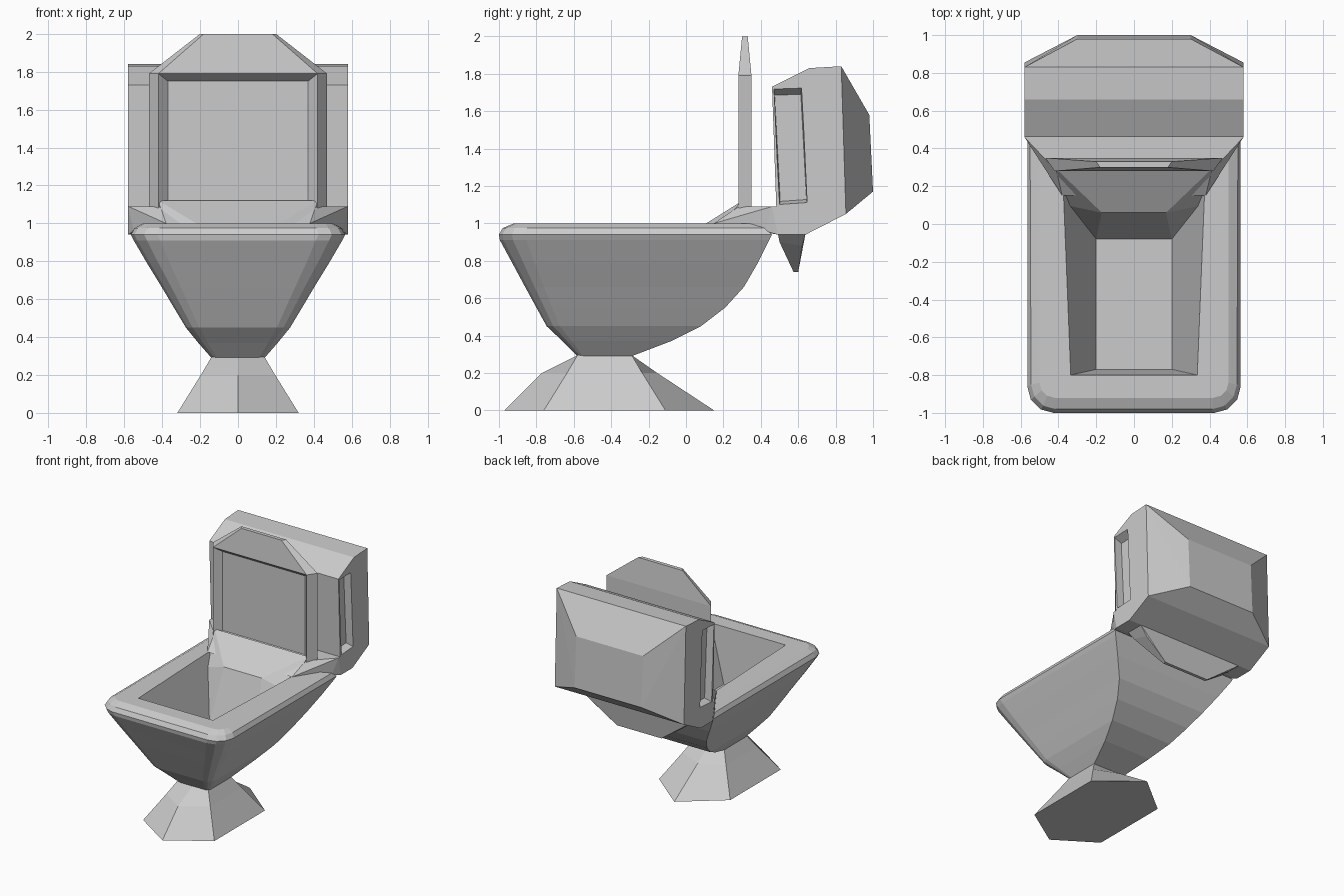
import bpy, bmesh, math
from mathutils import Vector

if "Cube" in bpy.data.objects:
    bpy.data.objects.remove(bpy.data.objects["Cube"])


def finish(name, bm):
    bmesh.ops.remove_doubles(bm, verts=bm.verts, dist=0.0005)
    bmesh.ops.recalc_face_normals(bm, faces=bm.faces)
    mesh = bpy.data.meshes.new(name)
    bm.to_mesh(mesh)
    bm.free()
    ob = bpy.data.objects.new(name, mesh)
    bpy.context.collection.objects.link(ob)
    return ob


def hull(name, half):
    """Faceted convex block from points mirrored across x = 0."""
    bm = bmesh.new()
    for x, y, z in half:
        for s in (1, -1):
            bm.verts.new((x * s, y, z))
    hull_solid(bm)
    return finish(name, bm)


def hull_solid(bm):
    res = bmesh.ops.convex_hull(bm, input=bm.verts)
    loose = [g for g in set(res["geom_interior"] + res["geom_unused"])
             if isinstance(g, bmesh.types.BMVert) and not g.link_faces]
    bmesh.ops.delete(bm, geom=loose, context='VERTS')
    bmesh.ops.dissolve_limit(bm, angle_limit=math.radians(2), verts=bm.verts, edges=bm.edges)


def loft(name, rings):
    """Skin closed rings in order and cap both ends."""
    bm = bmesh.new()
    rows = [[bm.verts.new(p) for p in ring] for ring in rings]
    n = len(rows[0])
    for a, b in zip(rows, rows[1:]):
        for i in range(n):
            j = (i + 1) % n
            bm.faces.new((a[i], a[j], b[j], b[i]))
    bm.faces.new(rows[0])
    bm.faces.new(rows[-1])
    return finish(name, bm)


# pedestal: hexagonal foot with a kinked front edge
def foot_ring(z, hw, front, y0, y1, back):
    return [(0, front, z), (hw, y0, z), (hw, y1, z), (0, back, z), (-hw, y1, z), (-hw, y0, z)]


loft("pedestal", [foot_ring(0, .32, -.97, -.76, -.11, .15),
                  foot_ring(.2, .196, -.77, -.636, -.234, -.154),
                  foot_ring(.295, .14, -.58, -.58, -.29, -.29)])


# bowl: rounded front corners, square back, turning over the rim to the inside
def bowl_ring(z, front, back, hw_f, hw_b, r):
    right = [(hw_b, back, z)]
    for i in range(4):
        a = i * math.pi / 6
        right.append((hw_f - r + r * math.cos(a), front + r - r * math.sin(a), z))
    return right + [(-x, y, zz) for x, y, zz in reversed(right)]


loft("bowl", [bowl_ring(*p) for p in (
    (.29, -.58, -.29, .14, .14, .03),
    (.37, -.66, -.08, .21, .21, .05),
    (.45, -.745, .08, .275, .275, .07),
    (.55, -.80, .21, .335, .335, .085),
    (.66, -.86, .31, .40, .40, .10),
    (.79, -.93, .385, .48, .48, .12),
    (.91, -.995, .445, .55, .55, .14),
    (.94, -1.0, .46, .565, .565, .14),
    (.975, -.98, .42, .545, .55, .13),
    (1.0, -.92, .34, .50, .50, .08),
    (1.0, -.80, .20, .335, .375, .001),
    (.55, -.77, -.08, .20, .20, .001))])

# sloping inner back of the bowl
hull("bowl_back_slope", [(.42, .30, 1.12), (.38, .215, 1.03), (.17, .06, .97),
                         (.20, -.08, .55), (.36, .10, .90), (.38, .25, .85)])

# shoulder block joining bowl, lid and tank
hull("hinge_block", [(.38, .15, 1.0), (.41, .28, 1.09), (.55, .42, .96), (.58, .46, 1.09),
                     (.58, .49, .94), (.58, .66, 1.09), (.58, .64, .94)])

# tapered waste neck under the tank
hull("waste_neck", [(.48, .49, .95), (.48, .64, .95), (.42, .50, .90), (.40, .62, .88),
                    (.20, .575, .74), (.20, .60, .74)])

# tank with a tapered back
tank = hull("tank", [(.58, .46, 1.73), (.58, .66, 1.83), (.58, .83, 1.84), (.58, .855, 1.05),
                     (.58, .64, .94), (.58, .488, .94), (.30, .98, 1.58), (.30, 1.0, 1.17)])

# tapered recesses in both tank sides
for side in (1, -1):
    bm = bmesh.new()
    for x, d, e in ((.62, 0, .02), (.52, .006, -.035)):
        for y, z in ((.468 + d, 1.72 + e), (.62 - d, 1.725 + e),
                     (.65 - d, 1.11 - e / 2), (.498 + d, 1.10 - e / 2)):
            bm.verts.new((x * side, y, z))
    hull_solid(bm)
    cutter = finish("tank_recess_cutter", bm)
    cutter.hide_render = True
    cutter.hide_viewport = True
    cutter.display_type = 'WIRE'
    mod = tank.modifiers.new("recess", 'BOOLEAN')
    mod.operation = 'DIFFERENCE'
    mod.solver = 'EXACT'
    mod.object = cutter

# raised lid: bevelled sides, clipped top, sunken front panel
bm = bmesh.new()


def lid_outline(w, top_w, y, top_y, bottom):
    pts = [(-w, y, bottom), (-w, y, 1.79), (-top_w, top_y, 2.0)]
    pts += [(-px, py, pz) for px, py, pz in reversed(pts)]
    return [bm.verts.new(p) for p in pts]


back = lid_outline(.47, .20, .35, .33, 1.0)
front = lid_outline(.42, .18, .28, .30, 1.05)
for i in range(6):
    j = (i + 1) % 6
    bm.faces.new((back[i], back[j], front[j], front[i]))
bm.faces.new((back[0], back[1], back[4], back[5]))
bm.faces.new(back[1:5])
bm.faces.new(front[1:5])
edge = [front[k] for k in (0, 1, 4, 5)]
panel = [bm.verts.new(p) for p in ((-.37, .33, 1.11), (-.37, .33, 1.75),
                                   (.37, .33, 1.75), (.37, .33, 1.11))]
for i in range(4):
    j = (i + 1) % 4
    bm.faces.new((edge[i], edge[j], panel[j], panel[i]))
bm.faces.new(panel)
finish("lid", bm)
